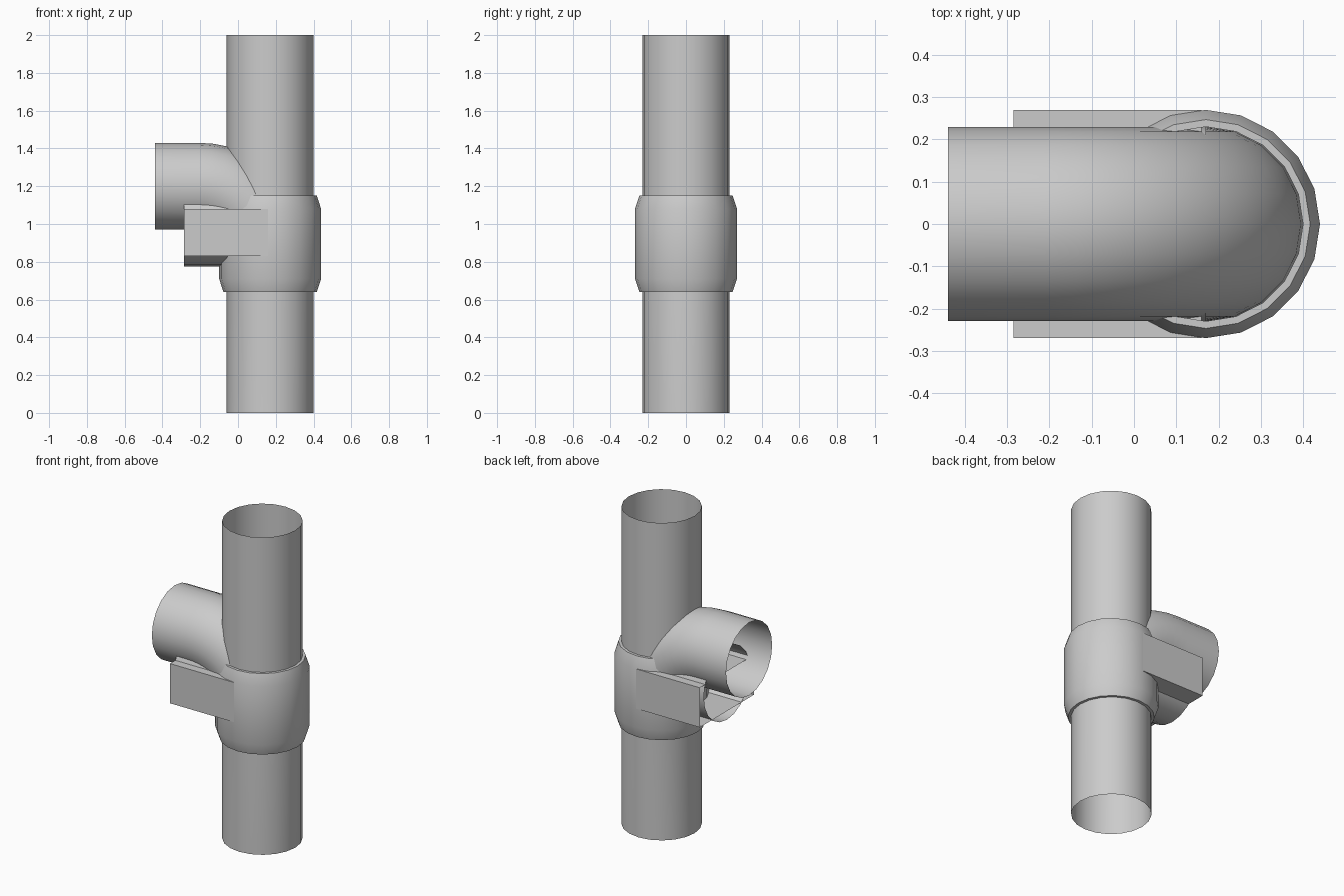
import bpy, bmesh
from math import sin, cos, pi, radians
from mathutils import Vector

if "Cube" in bpy.data.objects:
    bpy.data.objects.remove(bpy.data.objects["Cube"])

SIDES = 20
PIPE_X, PIPE_R = 0.17, 0.23


def skin(name, rings, close=False):
    """Join a list of equal vertex rings into an open tube."""
    bm = bmesh.new()
    loops = [[bm.verts.new(p) for p in ring] for ring in rings]
    for a, b in zip(loops, loops[1:]):
        n = len(a)
        for i in range(n):
            j = (i + 1) % n
            bm.faces.new((a[i], a[j], b[j], b[i]))
    bmesh.ops.recalc_face_normals(bm, faces=bm.faces)
    mesh = bpy.data.meshes.new(name)
    bm.to_mesh(mesh)
    bm.free()
    obj = bpy.data.objects.new(name, mesh)
    bpy.context.collection.objects.link(obj)
    bpy.ops.object.select_all(action='DESELECT')
    bpy.context.view_layer.objects.active = obj
    obj.select_set(True)
    bpy.ops.object.shade_smooth_by_angle(angle=radians(30))
    return obj


def ring(x, z, r, tilt):
    """Circle in the plane spanned by y and a direction tilted in xz (0 = upright)."""
    u = Vector((sin(tilt), 0, cos(tilt)))
    v = Vector((0, 1, 0))
    c = Vector((x, 0, z))
    return [c + r * (cos(2 * pi * i / SIDES) * u + sin(2 * pi * i / SIDES) * v)
            for i in range(SIDES)]


# Branch pipe: horizontal mouth, quarter bend, then down to the floor
BRANCH_Z, BEND = 1.2, 0.38
steps = 12
rings = [ring(-0.44, BRANCH_Z, PIPE_R, 0)]
for k in range(steps + 1):
    t = pi / 2 * k / steps
    rings.append(ring(PIPE_X - BEND + BEND * sin(t),
                      BRANCH_Z - BEND + BEND * cos(t), PIPE_R, t))
rings.append(ring(PIPE_X, 0, PIPE_R, pi / 2))
skin("branch_pipe", rings)

# Upper straight pipe, open at the top
skin("upper_pipe", [ring(PIPE_X, z, PIPE_R, pi / 2) for z in (0.82, 2.0)])

# Collar with tapered shoulders and flat rims
collar = [(0.64, PIPE_R), (0.64, 0.247), (0.71, 0.27),
          (1.08, 0.27), (1.15, 0.247), (1.15, PIPE_R)]
skin("collar", [ring(PIPE_X, z, r, pi / 2) for z, r in collar])

# Short open socket beneath the branch
skin("socket", [ring(x, 1.005, PIPE_R, 0) for x in (-0.285, PIPE_X)])

# Rectangular housing around the socket, open at its ends
skin("housing", [[(x, -0.27, 0.83), (x, 0.27, 0.83), (x, 0.27, 1.08), (x, -0.27, 1.08)]
                 for x in (-0.285, 0.16)])
